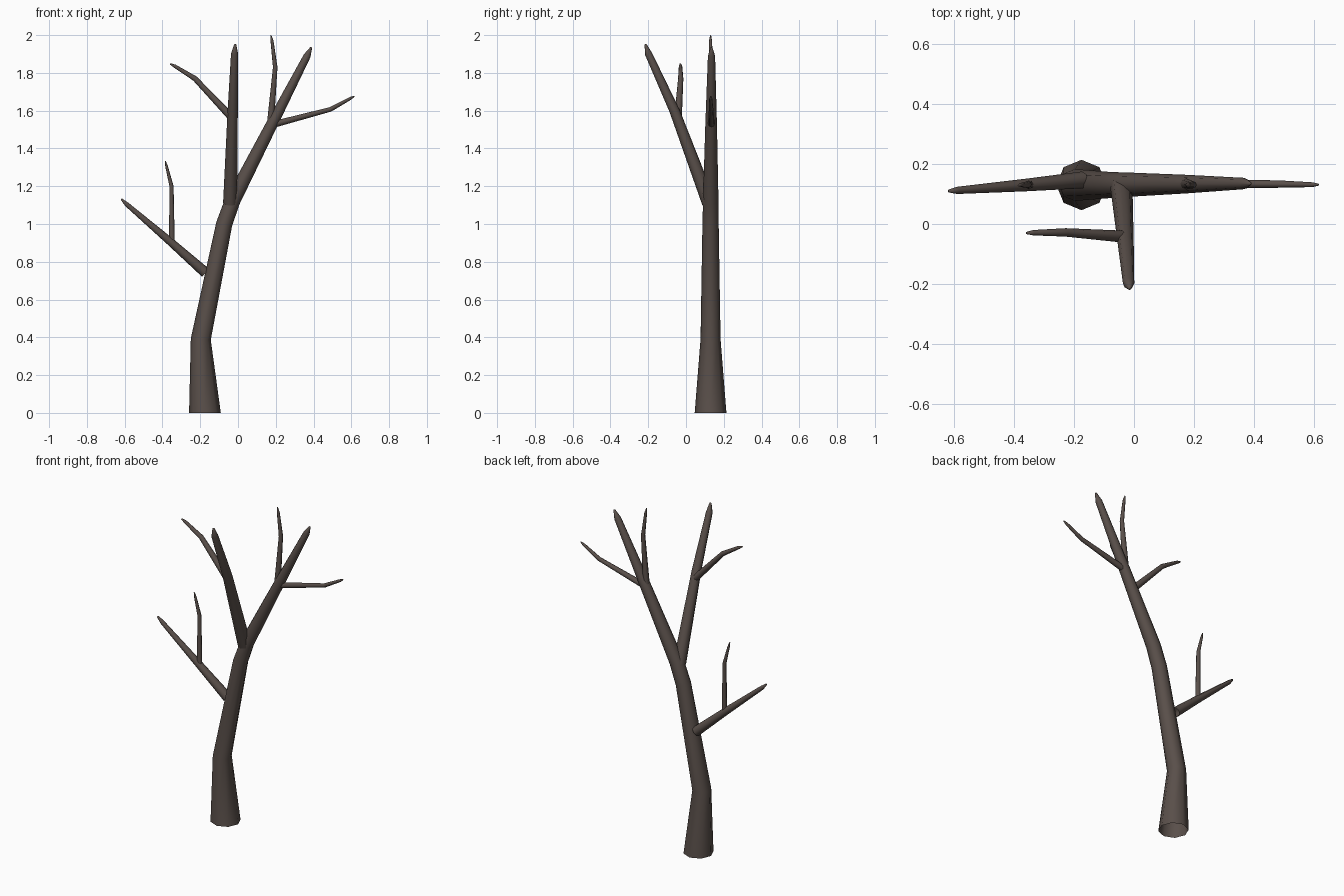
import bpy, bmesh, math
from mathutils import Vector

bark = bpy.data.materials.new("dark_brown_bark")
bark.diffuse_color = (0.10, 0.078, 0.068, 1)


def limb(name, points, sides=8, flat_base=False):
    """Tapered tube along (x, y, z, radius) points, open at the start, pointed at the end."""
    pos = [Vector(p[:3]) for p in points]
    bm = bmesh.new()
    rings = []
    for i, p in enumerate(pos[:-1]):
        # direction averaged from the neighbouring segments
        d = (pos[i + 1] - p).normalized()
        if i:
            d += (p - pos[i - 1]).normalized()
        if i == 0 and flat_base:
            d = Vector((0, 0, 1))
        d.normalize()
        u = Vector((0, 1, 0)) if abs(d.y) < 0.8 else Vector((0, 0, 1))
        u = (u - d * u.dot(d)).normalized()
        v = d.cross(u)
        r = points[i][3]
        rings.append([bm.verts.new(p + r * (math.cos(a) * u + math.sin(a) * v))
                      for a in (2 * math.pi * k / sides for k in range(sides))])
    tip = bm.verts.new(pos[-1])
    for a, b in zip(rings, rings[1:]):
        for k in range(sides):
            n = (k + 1) % sides
            bm.faces.new((a[k], a[n], b[n], b[k]))
    for k in range(sides):
        bm.faces.new((rings[-1][k], rings[-1][(k + 1) % sides], tip))
    for f in bm.faces:
        f.smooth = True
    me = bpy.data.meshes.new(name)
    bm.to_mesh(me)
    bm.free()
    me.materials.append(bark)
    ob = bpy.data.objects.new(name, me)
    bpy.context.collection.objects.link(ob)
    return ob


# Trunk, bending into the right-hand leader
limb("trunk", [(-0.175, 0.13, 0, 0.084), (-0.197, 0.13, 0.39, 0.053),
               (-0.073, 0.13, 1.0, 0.043), (-0.03, 0.131, 1.12, 0.041),
               (0.175, 0.133, 1.52, 0.031), (0.366, 0.135, 1.89, 0.019),
               (0.388, 0.135, 1.935, 0.005), (0.389, 0.135, 1.937)], flat_base=True)

# Leader leaning to the front, with its twig
limb("front_branch", [(-0.042, 0.122, 1.11, 0.037), (-0.028, -0.061, 1.6, 0.027),
                      (-0.018, -0.198, 1.90, 0.019), (-0.015, -0.214, 1.95, 0.006),
                      (-0.015, -0.215, 1.953)])
limb("front_twig", [(-0.035, -0.042, 1.565, 0.020), (-0.228, -0.028, 1.77, 0.014),
                    (-0.335, -0.029, 1.836, 0.009), (-0.358, -0.030, 1.847, 0.004),
                    (-0.36, -0.030, 1.848)])

# Twigs on the right-hand leader
limb("right_twig", [(0.18, 0.134, 1.525, 0.018), (0.49, 0.133, 1.607, 0.012),
                    (0.595, 0.131, 1.665, 0.008), (0.615, 0.131, 1.676, 0.003),
                    (0.617, 0.131, 1.677)])
limb("upper_twig", [(0.171, 0.134, 1.52, 0.019), (0.197, 0.131, 1.83, 0.012),
                    (0.180, 0.130, 1.97, 0.008), (0.174, 0.130, 1.998, 0.003),
                    (0.174, 0.130, 2.0)])

# Low branch on the left, with its twig
limb("left_branch", [(-0.172, 0.147, 0.742, 0.028), (-0.36, 0.130, 0.908, 0.021),
                     (-0.59, 0.112, 1.105, 0.012), (-0.617, 0.110, 1.131, 0.005),
                     (-0.619, 0.110, 1.132)])
limb("left_twig", [(-0.35, 0.131, 0.90, 0.015), (-0.352, 0.132, 1.2, 0.011),
                   (-0.378, 0.130, 1.305, 0.007), (-0.385, 0.129, 1.332, 0.003),
                   (-0.386, 0.129, 1.334)])
